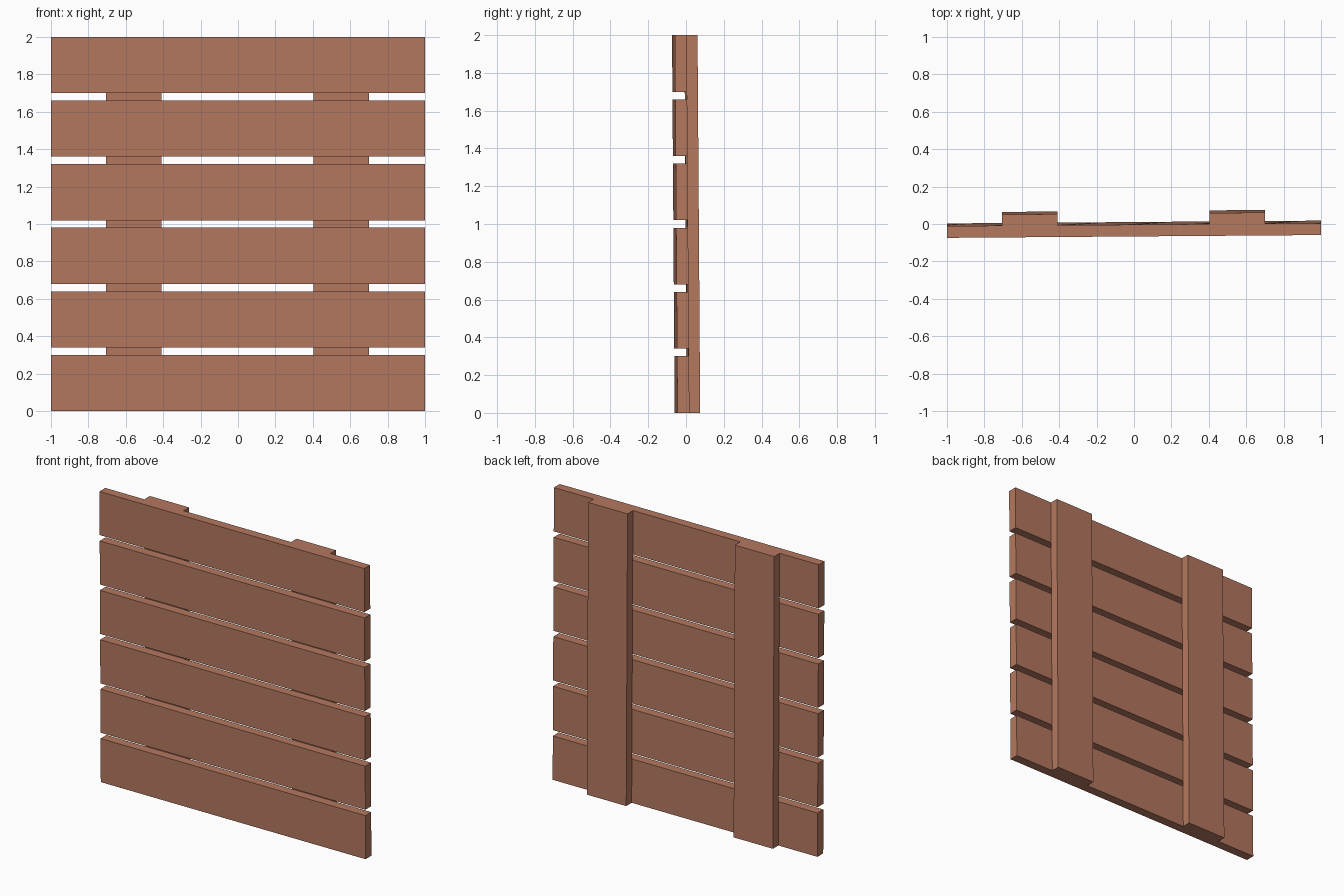
import bpy
from mathutils import Matrix

if "Cube" in bpy.data.objects:
    bpy.data.objects.remove(bpy.data.objects["Cube"])

# One wood colour
wood = bpy.data.materials.new("red brown wood")
wood.diffuse_color = (0.456, 0.188, 0.114, 1)
wood.use_nodes = True
wood.node_tree.nodes["Principled BSDF"].inputs["Base Color"].default_value = wood.diffuse_color

# The whole panel turns and leans very slightly
YAW, LEAN = 0.0075, -0.007
lean = Matrix(((1, 0, 0, 0), (YAW, 1, LEAN, -LEAN), (0, 0, 1, 0), (0, 0, 0, 1)))


def board(name, x0, x1, y0, y1, z0, z1):
    bpy.ops.mesh.primitive_cube_add(size=1)
    ob = bpy.context.object
    ob.name = name
    size = Matrix.Diagonal((x1 - x0, y1 - y0, z1 - z0, 1))
    place = Matrix.Translation(((x0 + x1) / 2, (y0 + y1) / 2, (z0 + z1) / 2))
    ob.data.transform(lean @ place @ size)
    ob.data.materials.append(wood)
    return ob


# Six horizontal planks at the front
for i in range(6):
    z = i * 0.34
    board(f"plank_{i + 1}", -1, 1, -0.0595, 0.0035, z, z + 0.30)

# Two upright battens at the back
for name, x in (("left_batten", -0.705), ("right_batten", 0.403)):
    board(name, x, x + 0.297, 0.0035, 0.0628, 0, 2)
